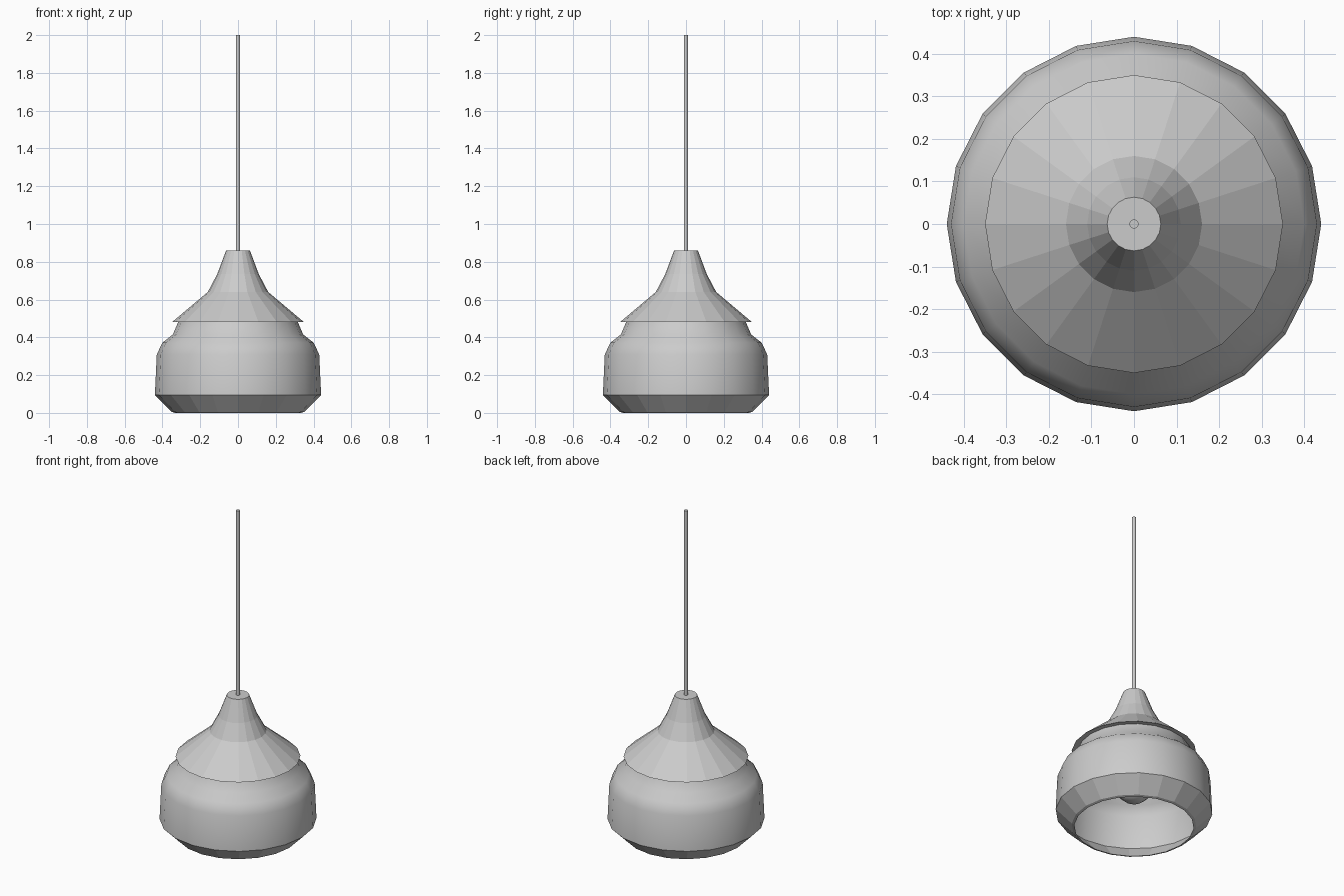
import bpy, bmesh, math

if "Cube" in bpy.data.objects:
    bpy.data.objects.remove(bpy.data.objects["Cube"])

SIDES = 20


def lathe(name, profile, sides=SIDES, closed=False, smooth=None):
    """Spin an (r, z) profile around z; points with r = 0 become poles."""
    bm = bmesh.new()
    rings = []
    for r, z in profile:
        if r == 0:
            rings.append([bm.verts.new((0, 0, z))] * sides)
        else:
            rings.append([bm.verts.new((r * math.cos(2 * math.pi * i / sides),
                                        r * math.sin(2 * math.pi * i / sides), z))
                          for i in range(sides)])
    pairs = list(zip(rings, rings[1:]))
    if closed:
        pairs.append((rings[-1], rings[0]))
    for a, b in pairs:
        for i in range(sides):
            j = (i + 1) % sides
            bm.faces.new(list(dict.fromkeys([a[i], a[j], b[j], b[i]])))
    bmesh.ops.recalc_face_normals(bm, faces=bm.faces)
    mesh = bpy.data.meshes.new(name)
    bm.to_mesh(mesh)
    bm.free()
    obj = bpy.data.objects.new(name, mesh)
    bpy.context.collection.objects.link(obj)
    if smooth:
        bpy.ops.object.select_all(action='DESELECT')
        obj.select_set(True)
        bpy.context.view_layer.objects.active = obj
        bpy.ops.object.shade_smooth_by_angle(angle=math.radians(smooth))
    return obj


# Thin-walled lower shade, open at the bottom
shade = lathe("lower_shade", [
    (0.35, 0.005), (0.44, 0.095), (0.43, 0.31), (0.40, 0.372), (0.345, 0.415), (0.315, 0.485),
    (0.30, 0.485), (0.332, 0.405), (0.388, 0.36), (0.415, 0.305), (0.424, 0.10), (0.335, 0.0)],
    closed=True, smooth=32)
# Keep the bottom bevel faceted
for p in shade.data.polygons:
    if p.center.z < 0.06:
        p.use_smooth = False

# Flared hollow cap overlapping the shade
lathe("upper_cap", [
    (0, 0.86), (0.063, 0.86), (0.11, 0.735), (0.16, 0.64), (0.35, 0.48),
    (0.30, 0.485), (0.15, 0.62), (0.10, 0.725), (0.05, 0.845), (0, 0.845)])

# Socket, bulb and hanging cord
lathe("lamp_socket", [(0, 0.85), (0.045, 0.85), (0.05, 0.46), (0, 0.46)], smooth=30)
bulb = [(0.045, 0.47), (0.05, 0.42), (0.08, 0.35)]
bulb += [(0.11 * math.cos(math.radians(a)), 0.27 - 0.11 * math.sin(math.radians(a)))
         for a in (-15, 10, 35, 60)] + [(0, 0.16)]
lathe("light_bulb", [(0, 0.47)] + bulb, smooth=35)
lathe("hanging_cord", [(0, 0.85), (0.011, 0.85), (0.011, 2.0), (0, 2.0)], sides=12, smooth=40)
